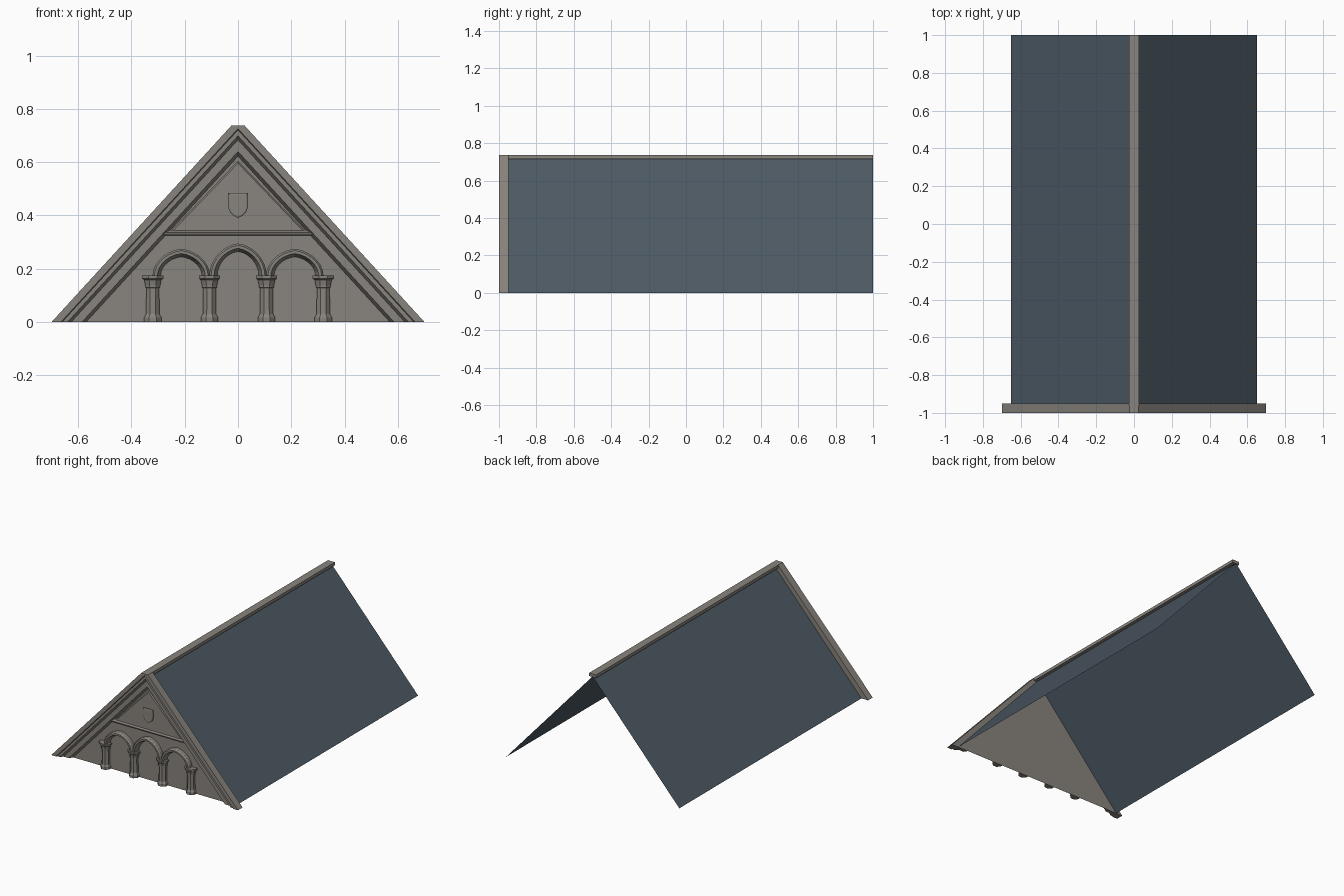
import bpy, math

if "Cube" in bpy.data.objects:
    bpy.data.objects.remove(bpy.data.objects["Cube"])

K = 1.092          # roof slope
WALL = -0.95       # y of the gable wall
TOP = 0.737        # flat top of the ridge


def material(name, rgb):
    m = bpy.data.materials.new(name)
    m.diffuse_color = (*rgb, 1)
    m.use_nodes = True
    m.node_tree.nodes["Principled BSDF"].inputs["Base Color"].default_value = m.diffuse_color
    return m


STONE = material("warm grey stone", (0.25, 0.23, 0.205))
SLATE = material("blue grey slate", (0.075, 0.103, 0.13))


def make(name, verts, faces, mat):
    me = bpy.data.meshes.new(name)
    me.from_pydata(verts, [], faces)
    me.materials.append(mat)
    ob = bpy.data.objects.new(name, me)
    bpy.context.collection.objects.link(ob)
    # consistent outward normals
    import bmesh
    bm = bmesh.new()
    bm.from_mesh(me)
    bmesh.ops.recalc_face_normals(bm, faces=bm.faces)
    bm.to_mesh(me)
    bm.free()
    return ob


def loft(name, rings, mat, closed=True, caps=True):
    """Skin a list of equal-length rings of points."""
    n = len(rings[0])
    verts = [p for r in rings for p in r]
    faces = []
    for i in range(len(rings) - 1):
        for j in range(n if closed else n - 1):
            k = (j + 1) % n
            faces.append((i * n + j, i * n + k, (i + 1) * n + k, (i + 1) * n + j))
    if caps:
        faces.append(tuple(range(n)))
        faces.append(tuple(range((len(rings) - 1) * n, len(rings) * n)))
    return make(name, verts, faces, mat)


def box(name, x, y0, y1, z0, z1):
    return loft(name, [[(-x, y, z0), (x, y, z0), (x, y, z1), (-x, y, z1)]
                       for y in (y0, y1)], STONE)


# roof slopes: thin sheets meeting at the ridge
make("roof_slopes",
     [(s * 0.65, y, 0) for y in (WALL, 1) for s in (-1, 1)] + [(0, WALL, 0.72), (0, 1, 0.72)],
     [(0, 4, 5, 2), (1, 3, 5, 4)], SLATE)

# ridge cap
box("ridge_cap", 0.026, -0.96, 1, 0.716, TOP)

# gable wall
make("gable_wall", [(-0.57, WALL, 0), (0.57, WALL, 0), (0, WALL, 0.57 * K)], [(0, 1, 2)], STONE)

# stepped moulding running up both gable edges: (half width at the foot, y)
profile = [(0.70, WALL), (0.70, -1), (0.665, -1), (0.66, -0.993), (0.64, -0.993),
           (0.626, -0.975), (0.586, -0.975), (0.57, WALL)]
rings = []
for s, x in ((-1, None), (-1, 0.025), (1, 0), (1, 0.025), (1, None)):
    if x is None:
        rings.append([(s * r, y, 0) for r, y in profile])
    else:
        rings.append([(s * x, y, min(K * (r - x), TOP)) for r, y in profile])
loft("gable_moulding", rings, STONE)

# string course above the arches
loft("string_course",
     [[(s * w, y, z) for w, y, z in ((0.285, WALL, 0.324), (0.285, -0.966, 0.327),
                                     (0.28, -0.97, 0.337), (0.265, WALL, 0.346))]
      for s in (-1, 1)], STONE)

# raised triangular panel in the peak
loft("peak_panel",
     [[(-b, y, 0.343), (b, y, 0.343), (0, y, t)]
      for b, y, t in ((0.25, WALL, 0.604), (0.243, -0.957, 0.596))], STONE)

# plain shield
half = [(0.037, 0.485), (0.037, 0.43), (0.03, 0.412), (0.017, 0.399)]
outline = half + [(0, 0.39)] + [(-x, z) for x, z in reversed(half)]
loft("shield", [[(x * f, y, 0.44 + (z - 0.44) * f) for x, z in outline]
                for y, f in ((-0.955, 1), (-0.964, 1), (-0.967, 0.88))], STONE)

# columns: stacked octagonal rings (z, half width), flat against the wall
column = [(0, 0.032), (0.018, 0.032), (0.024, 0.028), (0.03, 0.025), (0.128, 0.024),
          (0.13, 0.028), (0.138, 0.028), (0.158, 0.032), (0.164, 0.04), (0.175, 0.04)]
for cx in (-0.32, -0.107, 0.107, 0.32):
    rings = []
    for z, w in column:
        r = w / math.cos(math.pi / 8)
        angles = [math.pi * (2 * i + 1) / 8 for i in range(8)]
        rings.append([(cx + r * math.cos(a), min(WALL, -0.956 + r * math.sin(a)), z)
                      for a in angles])
    loft("column", rings, STONE)

# slightly pointed arches: (inset from outer edge, y)
arch = [(0, WALL), (0, -0.974), (0.007, -0.984), (0.018, -0.984), (0.03, WALL)]
N = 14
for cx, h in ((-0.213, 0.102), (0, 0.122), (0.213, 0.102)):
    rings = []
    for i in range(N + 1):
        t = math.pi * i / N
        c, s = math.cos(t), 0.88 * math.sin(t) + 0.12 * (1 - abs(math.cos(t)))
        rings.append([(cx + (0.108 - d) * c, y, 0.173 + (h - d) * s) for d, y in arch])
    loft("arch", rings, STONE)
